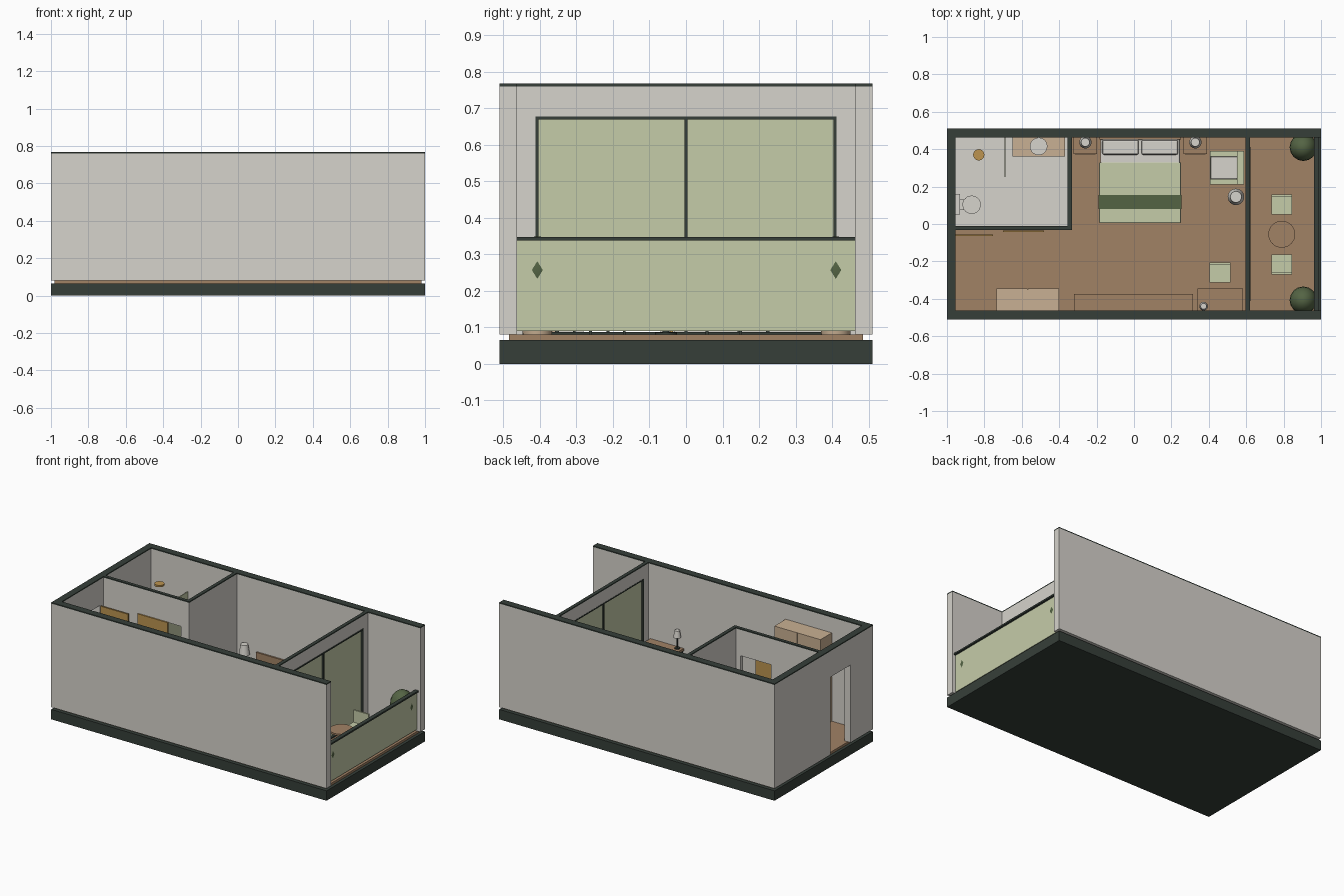
import bpy, bmesh, math
from mathutils import Matrix

if "Cube" in bpy.data.objects:
    bpy.data.objects.remove(bpy.data.objects["Cube"])


def mat(name, r, g, b):
    m = bpy.data.materials.new(name)
    lin = [(c / 255 / 12.92 if c < 10 else ((c / 255 + 0.055) / 1.055) ** 2.4) for c in (r, g, b)]
    m.diffuse_color = (*lin, 1)
    m.use_nodes = True
    m.node_tree.nodes["Principled BSDF"].inputs["Base Color"].default_value = m.diffuse_color
    return m


WALL = mat("warm_white", 214, 211, 204)
DARK = mat("charcoal_green", 54, 63, 57)
WOOD = mat("walnut_wood", 161, 130, 101)
TAN = mat("pale_wood", 201, 176, 147)
BRASS = mat("brass", 188, 148, 80)
SAGE = mat("sage_green", 197, 204, 169)
LEAF = mat("leaf_green", 84, 100, 68)


def finish(name, bm, m, smooth=False):
    me = bpy.data.meshes.new(name)
    bm.to_mesh(me)
    bm.free()
    me.materials.append(m)
    ob = bpy.data.objects.new(name, me)
    bpy.context.collection.objects.link(ob)
    if smooth:
        bpy.context.view_layer.objects.active = ob
        ob.select_set(True)
        bpy.ops.object.shade_smooth_by_angle(angle=math.radians(40))
        ob.select_set(False)
    return ob


def box(name, x0, x1, y0, y1, z0, z1, m, bevel=0):
    bm = bmesh.new()
    bmesh.ops.create_cube(bm, size=1, matrix=Matrix.Translation(
        ((x0 + x1) / 2, (y0 + y1) / 2, (z0 + z1) / 2)) @ Matrix.Diagonal((x1 - x0, y1 - y0, z1 - z0, 1)))
    ob = finish(name, bm, m)
    if bevel:
        b = ob.modifiers.new("soft", 'BEVEL')
        b.width, b.segments = bevel, 2
    return ob


def cone(name, x, y, z0, z1, r0, r1, m, n=24):
    bm = bmesh.new()
    bmesh.ops.create_cone(bm, cap_ends=True, segments=n, radius1=r0, radius2=r1, depth=z1 - z0,
                          matrix=Matrix.Translation((x, y, (z0 + z1) / 2)))
    return finish(name, bm, m, True)


F, TOP, CAP = 0.08, 0.76, 0.767


def wall(name, x0, x1, y0, y1, gap=None, head=0.59):
    """Wall with a dark cap and an optional opening along its long axis."""
    along_x = x1 - x0 > y1 - y0

    def piece(a, b, z0, z1, suffix):
        if along_x:
            box(name + suffix, a, b, y0, y1, z0, z1, WALL)
        else:
            box(name + suffix, x0, x1, a, b, z0, z1, WALL)
    lo, hi = (x0, x1) if along_x else (y0, y1)
    if gap:
        piece(lo, gap[0], F, TOP, "_side_a")
        piece(gap[1], hi, F, TOP, "_side_b")
        piece(gap[0], gap[1], head, TOP, "_lintel")
    else:
        piece(lo, hi, F, TOP, "")
    box(name + "_cap", x0, x1, y0, y1, TOP, CAP, DARK)


# base, floors and walls
box("base_slab", -1, 1, -0.51, 0.51, 0, 0.065, DARK)
box("wood_floor", -0.98, 0.98, -0.485, 0.485, 0.065, F, WOOD)
box("bathroom_floor", -0.955, -0.355, -0.01, 0.463, F, 0.083, WALL)
wall("front_wall", -1, 1, -0.51, -0.463)
wall("back_wall", -1, 1, 0.463, 0.51)
wall("entry_wall", -1, -0.955, -0.463, 0.463, (-0.28, -0.07))
wall("bath_front_wall", -0.955, -0.332, -0.032, -0.01, (-0.61, -0.39))
wall("bath_side_wall", -0.355, -0.332, -0.01, 0.463)
wall("window_wall", 0.597, 0.62, -0.463, 0.463, (-0.412, 0.412), 0.677)

# doors
box("entry_door", -0.955, -0.755, -0.065, -0.055, F, 0.585, BRASS)
box("sliding_door", -0.70, -0.48, -0.044, -0.036, F, 0.595, BRASS)

# balcony window
box("window_glass", 0.605, 0.612, -0.405, 0.405, 0.09, 0.67, SAGE)
for y in (-0.408, 0, 0.408):
    box("window_upright", 0.595, 0.624, y - 0.004, y + 0.004, F, 0.677, DARK)
for z in (F, 0.669):
    box("window_rail", 0.5955, 0.6235, -0.412, 0.412, z, z + 0.008, DARK)

# balcony railing
box("railing_glass", 0.967, 0.975, -0.463, 0.463, 0.09, 0.34, SAGE)
box("railing_bar", 0.962, 0.988, -0.463, 0.463, 0.338, 0.348, DARK)


def chair(name, x, y, s):
    """Small chair, back on the s side in y."""
    box(name + "_seat", x - 0.055, x + 0.055, y - 0.053, y + 0.053, 0.175, 0.195, SAGE)
    ys = sorted((y + s * 0.043, y + s * 0.054))
    box(name + "_back", x - 0.055, x + 0.055, *ys, 0.195, 0.275, SAGE)
    for dx in (-0.046, 0.046):
        for dy in (-0.046, 0.046):
            box(name + "_leg", x + dx - 0.004, x + dx + 0.004, y + dy - 0.004, y + dy + 0.004, F, 0.175, DARK)


chair("balcony_chair_back", 0.79, 0.103, 1)
chair("balcony_chair_front", 0.79, -0.215, -1)
chair("desk_chair", 0.46, -0.26, 1)

# balcony table
cone("balcony_table_top", 0.79, -0.055, 0.228, 0.24, 0.072, 0.072, WOOD, 32)
cone("balcony_table_stem", 0.79, -0.055, F, 0.228, 0.01, 0.01, DARK, 12)
cone("balcony_table_foot", 0.79, -0.055, F, 0.086, 0.03, 0.03, DARK)

# potted plants
for y in (-0.407, 0.41):
    cone("plant_pot", 0.905, y, F, 0.18, 0.04, 0.05, TAN)
    bm = bmesh.new()
    bmesh.ops.create_uvsphere(bm, u_segments=16, v_segments=10, radius=1, matrix=Matrix.Translation(
        (0.905, y, 0.257)) @ Matrix.Diagonal((0.073, 0.073, 0.093, 1)))
    finish("plant_bush", bm, LEAF, True)

# bed
box("bed_frame", -0.18, 0.245, 0.01, 0.463, 0.09, 0.135, WOOD)
box("headboard", -0.185, 0.25, 0.452, 0.463, F, 0.29, WOOD)
box("mattress", -0.18, 0.245, 0.012, 0.452, 0.135, 0.195, WALL, 0.006)
box("duvet", -0.186, 0.251, 0.005, 0.33, 0.15, 0.205, SAGE, 0.005)
box("bed_runner", -0.189, 0.254, 0.08, 0.155, 0.15, 0.209, LEAF)
for x0 in (-0.17, 0.04):
    box("pillow", x0, x0 + 0.195, 0.37, 0.45, 0.195, 0.23, WALL, 0.01)


def lamp(name, x, y, z, height, r, shade):
    cone(name + "_foot", x, y, z, z + 0.006, r * 0.7, r * 0.7, DARK)
    cone(name + "_stem", x, y, z + 0.006, z + height - shade, 0.004, 0.004, DARK, 10)
    cone(name + "_shade", x, y, z + height - shade, z + height, r, r * 0.68, WALL)


# nightstands with lamps
for x in (-0.26, 0.328):
    box("nightstand", x - 0.063, x + 0.063, 0.375, 0.463, F, 0.2, WOOD)
    box("nightstand_drawer", x - 0.055, x + 0.055, 0.372, 0.375, 0.145, 0.19, TAN)
    lamp("bedside_lamp", x, 0.437, 0.2, 0.13, 0.033, 0.065)

# armchair and floor lamp
box("armchair_base", 0.407, 0.588, 0.21, 0.39, 0.1, 0.155, SAGE)
box("armchair_back", 0.552, 0.588, 0.21, 0.39, 0.155, 0.285, SAGE)
for y in (0.21, 0.362):
    box("armchair_arm", 0.407, 0.552, y, y + 0.028, 0.155, 0.21, SAGE)
    for x in (0.42, 0.565):
        box("armchair_leg", x, x + 0.01, y + 0.009, y + 0.019, F, 0.1, DARK)
box("armchair_cushion", 0.41, 0.552, 0.24, 0.361, 0.155, 0.185, WALL, 0.005)
lamp("floor_lamp", 0.545, 0.145, F, 0.42, 0.044, 0.085)

# desk with lamp
box("desk_top", 0.34, 0.583, -0.463, -0.345, 0.255, 0.27, WOOD)
for x in (0.345, 0.568):
    for y in (-0.46, -0.358):
        box("desk_leg", x, x + 0.01, y, y + 0.01, F, 0.255, DARK)
lamp("desk_lamp", 0.372, -0.44, 0.27, 0.12, 0.023, 0.045)

# low console
box("console", -0.32, 0.315, -0.463, -0.373, 0.095, 0.19, WOOD)
box("console_plinth", -0.3, 0.295, -0.463, -0.39, F, 0.095, DARK)

# wardrobe with two door panels
box("wardrobe", -0.735, -0.4, -0.463, -0.35, F, 0.66, TAN)
for x0 in (-0.735, -0.566):
    box("wardrobe_door", x0, x0 + 0.166, -0.35, -0.345, F + 0.01, 0.66, TAN)

# bathroom fittings
box("vanity", -0.65, -0.37, 0.36, 0.463, 0.15, 0.27, TAN)
cone("basin", -0.51, 0.415, 0.27, 0.295, 0.035, 0.047, WALL)
box("toilet_tank", -0.955, -0.93, 0.05, 0.16, F, 0.27, WALL)
cone("toilet_bowl", -0.868, 0.103, F, 0.185, 0.036, 0.049, WALL)
box("toilet_link", -0.93, -0.88, 0.075, 0.13, F, 0.175, WALL)
box("shower_screen", -0.692, -0.686, 0.25, 0.463, 0.083, 0.55, SAGE)
cone("shower_head", -0.83, 0.37, 0.59, 0.602, 0.03, 0.03, BRASS)
